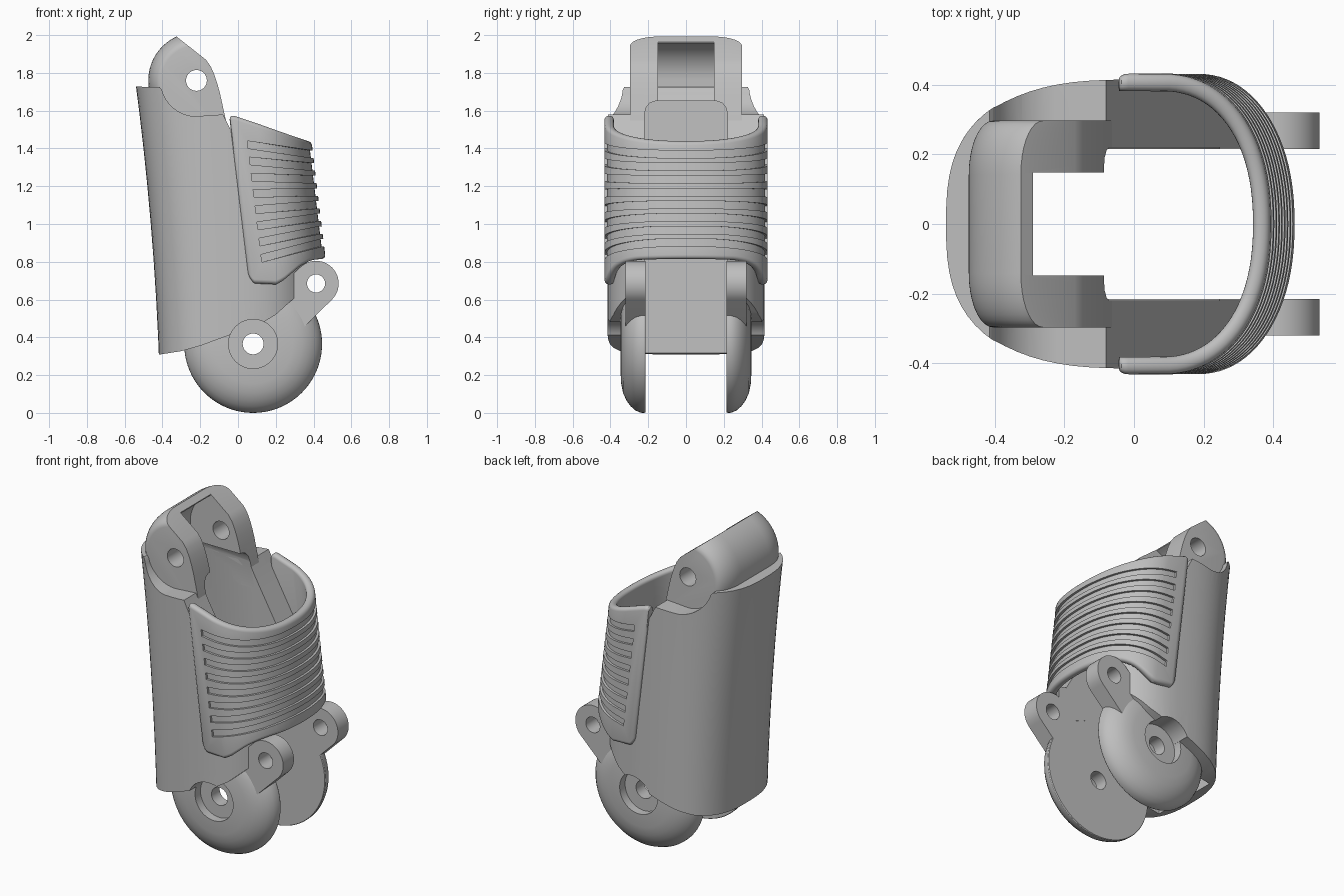
import bpy, bmesh
from math import sin, cos, pi, radians, degrees, atan2, sqrt, hypot

cube = bpy.data.objects.get("Cube")
if cube:
    bpy.data.objects.remove(cube, do_unlink=True)

grey = bpy.data.materials.new("plain grey")
grey.use_nodes = True
colour = (0.52, 0.52, 0.52, 1)
grey.diffuse_color = colour
for node in grey.node_tree.nodes:
    if node.type == 'BSDF_PRINCIPLED':
        node.inputs["Base Color"].default_value = colour

TOP_PIN = (-0.22, 1.76)
LOW_PIN = (0.08, 0.365)
ARM_PIN = (0.413, 0.685)


def loft(name, rings, loop=False):
    """Skin closed rings of equal length; cap the ends or loop round."""
    bm = bmesh.new()
    rows = [[bm.verts.new(p) for p in ring] for ring in rings]
    n = len(rows[0])
    pairs = list(zip(rows, rows[1:]))
    if loop:
        pairs.append((rows[-1], rows[0]))
    else:
        bm.faces.new(rows[0])
        bm.faces.new(rows[-1])
    for a, b in pairs:
        for i in range(n):
            j = (i + 1) % n
            bm.faces.new((a[i], a[j], b[j], b[i]))
    bmesh.ops.recalc_face_normals(bm, faces=bm.faces)
    mesh = bpy.data.meshes.new(name)
    bm.to_mesh(mesh)
    bm.free()
    obj = bpy.data.objects.new(name, mesh)
    bpy.context.collection.objects.link(obj)
    return obj


def prism(name, pts, y0, y1):
    return loft(name, [[(x, y, z) for x, z in pts] for y in (y0, y1)])


def lathe(name, centre, profile, loop=False, n=64):
    """Turn (radius, y) points about an axis along y."""
    return loft(name, [[(centre[0] + r * cos(2 * pi * i / n), y,
                         centre[1] + r * sin(2 * pi * i / n)) for i in range(n)]
                       for r, y in profile], loop)


def rod(centre, r, y0, y1):
    return lathe("cutter", centre, [(r, y0), (r, y1)], n=40)


def combine(obj, other, op='DIFFERENCE'):
    mod = obj.modifiers.new("bool", 'BOOLEAN')
    mod.operation, mod.solver, mod.object = op, 'EXACT', other
    mod.use_hole_tolerant = True
    bpy.context.view_layer.update()
    graph = bpy.context.evaluated_depsgraph_get()
    mesh = bpy.data.meshes.new_from_object(obj.evaluated_get(graph))
    obj.modifiers.clear()
    obj.data = mesh
    bpy.data.objects.remove(other, do_unlink=True)


def arc(centre, r, a0, a1, n=12):
    return [(centre[0] + r * cos(radians(a0 + (a1 - a0) * i / n)),
             centre[1] + r * sin(radians(a0 + (a1 - a0) * i / n))) for i in range(n + 1)]


def power(v, e):
    return (1 if v >= 0 else -1) * abs(v) ** e


def interp(pts, x):
    for (x0, z0), (x1, z1) in zip(pts, pts[1:]):
        if x <= x1:
            return z0 + (z1 - z0) * max(0, x - x0) / (x1 - x0)
    return pts[-1][1]


# Housing: rounded tube whose back leans outward, trimmed to its side outline
def section(z, n=72):
    ring = []
    for i in range(n):
        a = 2 * pi * (i + 0.5) / n
        reach, e = (0.4, 0.8) if cos(a) > 0 else (0.41 + 0.02 * z + 0.032 * z * z, 0.72)
        ring.append((reach * power(cos(a), e), 0.415 * power(sin(a), e), z))
    return ring


housing = loft("housing", [section(0.2 + 0.2 * i) for i in range(9)])
outline = [(-0.7, 1.73), (-0.415, 1.725)] + arc(TOP_PIN, 0.19, 195, 268) + [
    (-0.08, 1.58), (-0.05, 1.52), (0.0, 1.43), (0.31, 0.88), (0.5, 0.84),
    (0.5, 0.76), (0.37, 0.72), (0.3, 0.61), (0.2, 0.52), (0.1, 0.46),
    (-0.05, 0.41), (-0.2, 0.355), (-0.3, 0.327), (-0.42, 0.308), (-0.7, 0.29)]
combine(housing, prism("trim", outline, -0.6, 0.6), 'INTERSECT')


# Open channel through the front, arched at the top
def channel():
    half = [(0.22, 0.1), (0.22, 1.58), (0.212, 1.615), (0.192, 1.64), (0.165, 1.65)]
    ring = half + [(-y, z) for y, z in half[::-1]]
    return loft("channel", [[(-0.356 - 0.037 * z, y, z) for y, z in ring],
                            [(0.8, y, z) for y, z in ring]])


combine(housing, channel())
combine(housing, rod(LOW_PIN, 0.13, -0.61, 0.61))


# Top knuckle: drum with soft shoulders, sloping front and a root in the housing
def knuckle_ring(r, y):
    t = sqrt(r * r - 0.0138) - 0.0287
    start = degrees(atan2(0.11 + 0.618 * t, 0.05 - 0.785 * t))
    pts = arc(TOP_PIN, r, start, 200, 24)
    pts += [(pts[-1][0], 1.42), (-0.04, 1.42), (-0.06, 1.53), (-0.095, 1.69), (-0.11, 1.745),
            (-0.125, 1.79), (-0.145, 1.835), (-0.17, 1.87)]
    return [(x, y, z) for x, z in pts]


shoulder = [(0.185 + 0.07 * sin(radians(a)), 0.297 - 0.155 * (1 - cos(radians(a))))
            for a in range(0, 91, 10)]
knuckle = loft("knuckle", [knuckle_ring(r, -y) for r, y in shoulder]
               + [knuckle_ring(r, y) for r, y in shoulder[::-1]])
slot = [(-0.29, 2.3)] + arc(TOP_PIN, 0.21, 109.5, 180) + [(-0.42, 1.35), (0.8, 1.35), (0.8, 2.3)]
combine(knuckle, prism("slot", slot, -0.148, 0.148))
combine(knuckle, channel())
combine(knuckle, rod(TOP_PIN, 0.055, -0.6, 0.6))

# Domed side discs with a counterbore, and lug arms
dome = [(0.055, 0.215), (0.362, 0.215), (0.365, 0.22), (0.364, 0.24), (0.352, 0.268),
        (0.33, 0.293), (0.3, 0.315), (0.26, 0.333), (0.21, 0.343), (0.13, 0.348),
        (0.13, 0.295), (0.055, 0.295)]
arm_outline = arc(ARM_PIN, 0.12, -45, 135, 24) + [(0.115, 0.56), (0.285, 0.39)]
parts = [housing, knuckle]
for side, label in ((1, "rear"), (-1, "front")):
    parts.append(lathe(label + "_disc", LOW_PIN, [(r, side * y) for r, y in dome], True, 80))
    arm = prism(label + "_arm", arm_outline, side * 0.215, side * 0.32)
    combine(arm, rod(ARM_PIN, 0.048, -0.6, 0.6))
    combine(arm, rod(LOW_PIN, 0.14, -0.6, 0.6))
    parts.append(arm)


# Grip pad: rounded strip swept round the front, leaning with height
def strip(name, start, inner, outer, low, high, r=0.0, end=0.0):
    half = [(start + u, 0.432) for u in (0, 0.003, 0.01, 0.02, 0.03)]
    bend = [(0.125 + 0.305 * power(cos(a), 0.9), 0.432 * power(sin(a), 0.9))
            for a in (pi / 2 - pi * i / 44 for i in range(1, 44))]
    path = half + bend + [(x, -y) for x, y in half[::-1]]
    rings = []
    for i, (x, y) in enumerate(path):
        a, b = path[max(i - 1, 0)], path[min(i + 1, len(path) - 1)]
        size = hypot(b[0] - a[0], b[1] - a[1])
        nx, ny = (a[1] - b[1]) / size, (b[0] - a[0]) / size
        gap = max(0, end - (x - start))
        inset = end - sqrt(max(0, end * end - gap * gap))
        d0, d1 = inner, outer - inset * 0.5
        z0, z1 = low(x) + inset, high(x) - inset
        rr = min(r, (d1 - d0) * 0.45)
        ring = []
        for q, (d, z) in enumerate(((d1 - rr, z1 - rr), (d0 + rr, z1 - rr),
                                    (d0 + rr, z0 + rr), (d1 - rr, z0 + rr))):
            for k in range(5 if r else 1):
                t = pi / 2 * (q + k / 4)
                dd, zz = d + rr * cos(t), z + rr * sin(t)
                ring.append((x + nx * dd - 0.12 * (zz - 1.1), y + ny * dd, zz))
        rings.append(ring)
    return loft(name, rings)


hem = [(0.0, 0.72), (0.03, 0.69), (0.06, 0.675), (0.118, 0.67), (0.16, 0.682), (0.203, 0.705),
       (0.29, 0.77), (0.34, 0.797), (0.38, 0.81), (0.43, 0.815)]
pad = strip("grip_pad", 0.01, -0.05, 0.0, lambda x: interp(hem, x),
            lambda x: 1.585 - 0.34 * x, 0.022, 0.03)
for i in range(8):
    def mid(x, i=i):
        return interp([(0.09, 1.42 - 0.086 * i), (0.42, 1.37 - 0.067 * i)], x)
    combine(pad, strip("groove", 0.09, -0.014, 0.03,
                       lambda x: mid(x) - 0.02, lambda x: mid(x) + 0.02))
parts.append(pad)

for obj in parts:
    obj.data.materials.clear()
    obj.data.materials.append(grey)
    bpy.ops.object.select_all(action='DESELECT')
    obj.select_set(True)
    bpy.context.view_layer.objects.active = obj
    bpy.ops.object.shade_smooth_by_angle(angle=radians(30))
